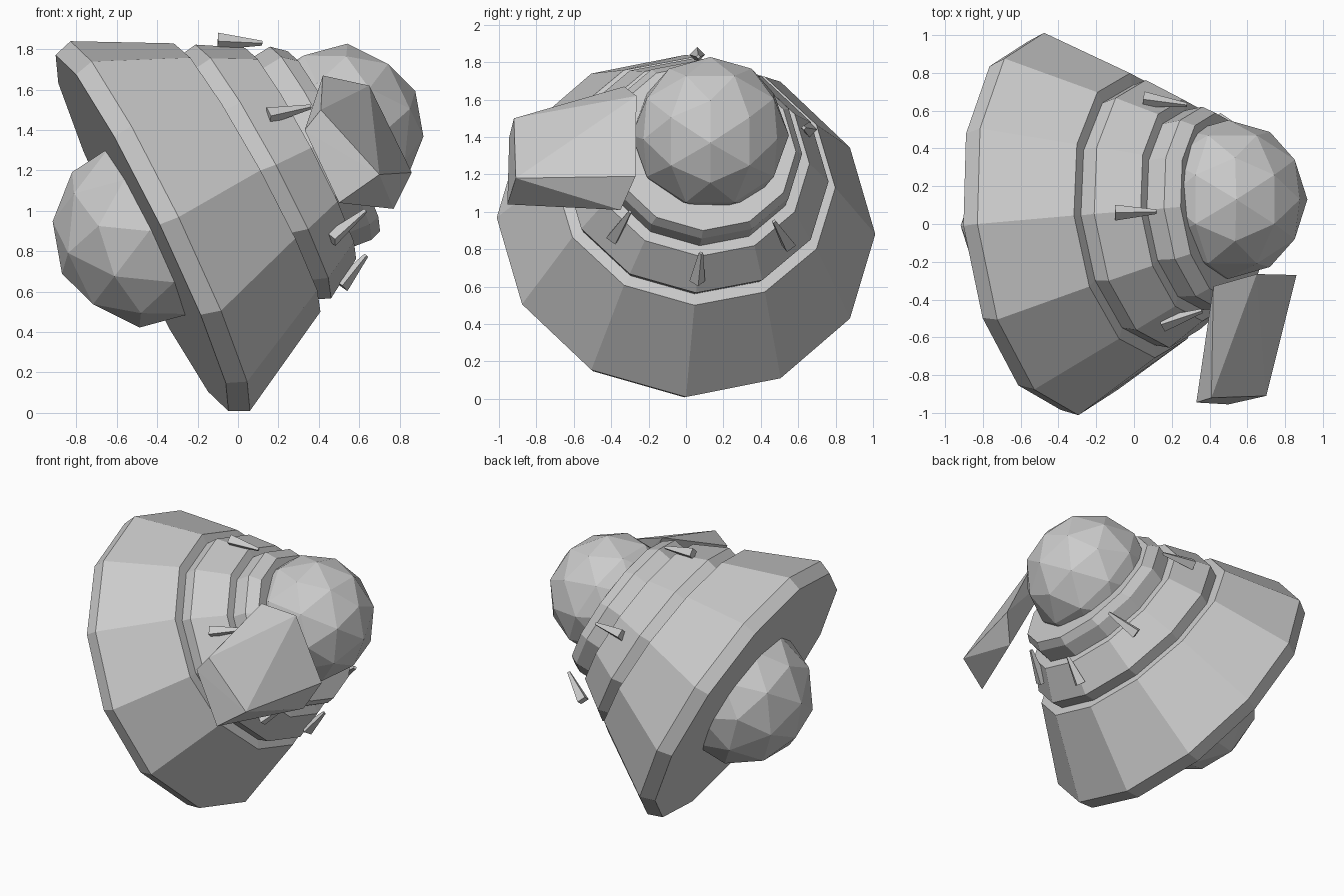
import bpy, bmesh, math
from mathutils import Vector, Matrix

if "Cube" in bpy.data.objects:
    bpy.data.objects.remove(bpy.data.objects["Cube"])


def add_object(name, bm):
    bmesh.ops.recalc_face_normals(bm, faces=bm.faces)
    me = bpy.data.meshes.new(name)
    bm.to_mesh(me)
    bm.free()
    ob = bpy.data.objects.new(name, me)
    bpy.context.collection.objects.link(ob)
    return ob


def ring(bm, x, z, r, slope, sides=12):
    # polygon ring standing across the tilted axis
    up = Vector((-1, 0, slope)).normalized()
    n = Vector((up.z, 0.1, -up.x)).normalized()
    side = n.cross(up).normalized()
    c = Vector((x, 0.105 * (x + 0.385), z))
    return [bm.verts.new(c + r * (math.cos(a) * up + math.sin(a) * side))
            for a in (2 * math.pi * i / sides for i in range(sides))]


# stepped, tilted body: centre x, centre z, radius, slope of each ring
profile = [(-.475, .89, .98, 2.06), (-.385, .925, 1.017, 2.06),
           (.045, 1.165, .757, 1.83), (.05, 1.167, .69, 1.83),
           (.125, 1.195, .712, 1.87), (.31, 1.285, .59, 1.9),
           (.315, 1.288, .53, 1.9), (.41, 1.335, .54, 1.9),
           (.475, 1.345, .50, 1.95)]
bm = bmesh.new()
rings = [ring(bm, *p) for p in profile]
for a, b in zip(rings, rings[1:]):
    for i in range(12):
        j = (i + 1) % 12
        bm.faces.new((a[i], a[j], b[j], b[i]))
bm.faces.new(rings[0])
bm.faces.new(rings[-1])
add_object("tiered_body", bm)


# faceted balls at both ends, tilted with the body
def ball(name, loc, r):
    bm = bmesh.new()
    bmesh.ops.create_icosphere(bm, subdivisions=2, radius=r)
    tilt = Matrix.Rotation(math.radians(64), 4, 'Y')
    bmesh.ops.transform(bm, verts=bm.verts, matrix=Matrix.Translation(loc) @ tilt)
    add_object(name, bm)


ball("top_ball", (.5, .13, 1.41), .42)
ball("bottom_ball", (-.44, -.01, .9), .48)

# tapered side block
bm = bmesh.new()
for p in ((.41, -.92, 1.5), (.70, -.91, 1.18), (.50, -.955, 1.04),
          (.33, -.945, 1.4), (.65, -.265, 1.62), (.86, -.27, 1.19),
          (.77, -.35, 1.01), (.42, -.33, 1.67)):
    bm.verts.new(p)
bmesh.ops.convex_hull(bm, input=bm.verts)
add_object("side_block", bm)

# six small spikes around the upper tier: base, tip
spikes = [((-.10, .06, 1.84), (.12, .065, 1.83)),
          ((.15, -.53, 1.47), (.36, -.46, 1.515)),
          ((.05, .66, 1.44), (.28, .63, 1.45)),
          ((.46, -.39, .86), (.63, -.30, 1.0)),
          ((.51, .06, .63), (.635, .08, .78)),
          ((.44, .55, .82), (.61, .47, .95))]
for k, (base, tip) in enumerate(spikes):
    base, tip = Vector(base), Vector(tip)
    d = tip - base
    bm = bmesh.new()
    bmesh.ops.create_cone(bm, cap_ends=True, segments=4, radius1=.042,
                          radius2=.012, depth=d.length)
    ob = add_object(f"spike_{k + 1}", bm)
    ob.location = (base + tip) / 2
    ob.rotation_euler = d.to_track_quat('Z', 'Y').to_euler()
